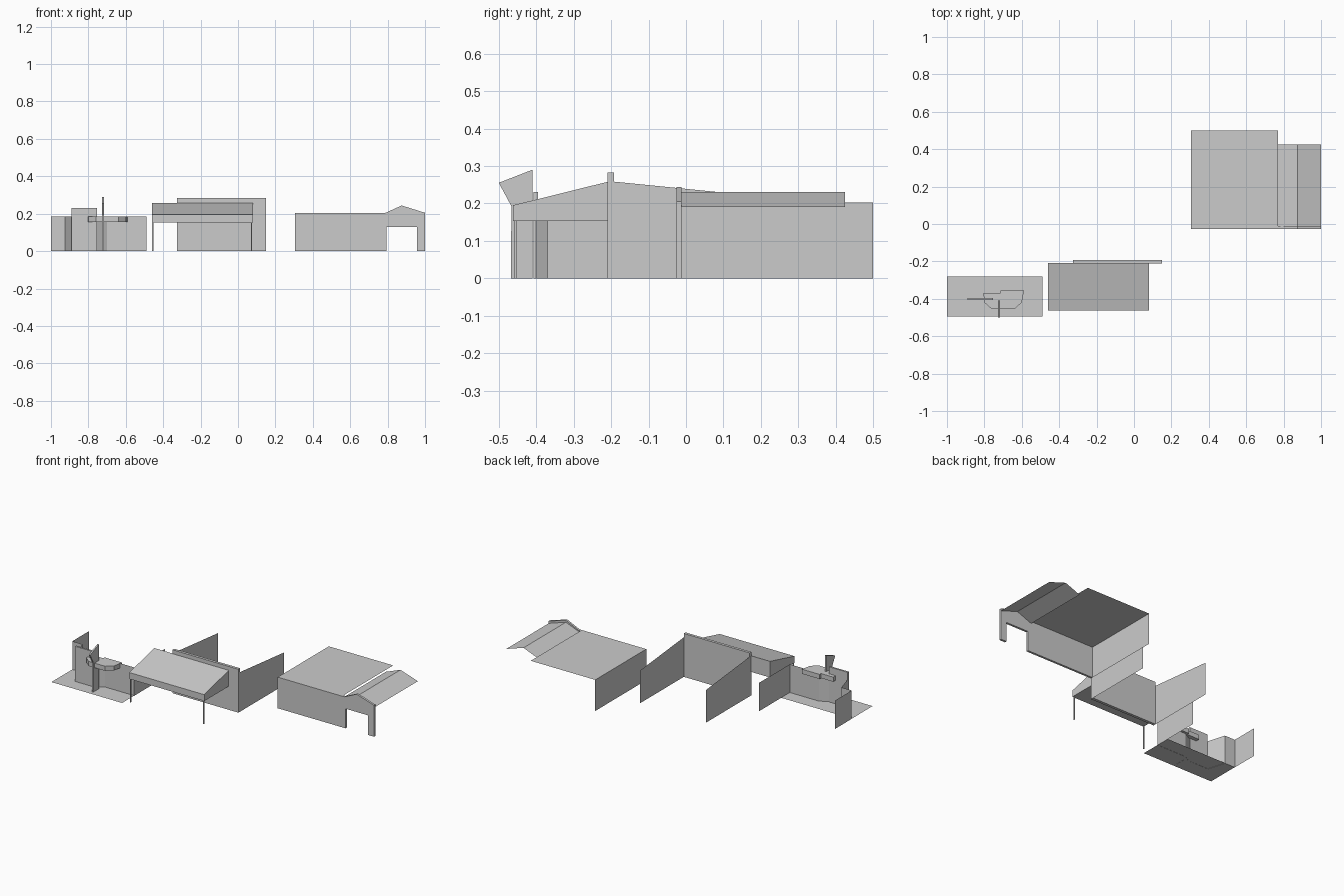
import bpy, bmesh
from mathutils import Vector

if "Cube" in bpy.data.objects:
    bpy.data.objects.remove(bpy.data.objects["Cube"])


def mesh(name, verts, faces):
    me = bpy.data.meshes.new(name)
    me.from_pydata(verts, [], faces)
    me.update()
    ob = bpy.data.objects.new(name, me)
    bpy.context.collection.objects.link(ob)
    return ob


def prism(name, pts, axis, a, b):
    """Extrude a 2D outline along an axis from a to b."""
    def place(p, d):
        return {'x': (d, p[0], p[1]), 'y': (p[0], d, p[1]), 'z': (p[0], p[1], d)}[axis]
    n = len(pts)
    verts = [place(p, a) for p in pts] + [place(p, b) for p in pts]
    faces = [tuple(range(n)), tuple(range(2 * n - 1, n - 1, -1))]
    faces += [(i, i + n, (i + 1) % n + n, (i + 1) % n) for i in range(n)]
    ob = mesh(name, verts, faces)
    bm = bmesh.new()
    bm.from_mesh(ob.data)
    bmesh.ops.recalc_face_normals(bm, faces=bm.faces)
    bm.to_mesh(ob.data)
    bm.free()
    return ob


def box(name, x0, x1, y0, y1, z0, z1):
    return prism(name, [(x0, y0), (x1, y0), (x1, y1), (x0, y1)], 'z', z0, z1)


def wall(name, path, z0, z1):
    """Thin upright sheet following a plan path."""
    n = len(path)
    return mesh(name, [(x, y, z0) for x, y in path] + [(x, y, z1) for x, y in path],
                [(i, i + 1, i + 1 + n, i + n) for i in range(n - 1)])


def strip(name, profile, y0, y1):
    """Thin roof sheet: x-z profile swept along y."""
    n = len(profile)
    return mesh(name, [(x, y0, z) for x, z in profile] + [(x, y1, z) for x, z in profile],
                [(i, i + 1, i + 1 + n, i + n) for i in range(n - 1)])


# Right building: front with gabled gateway, flat roof, side wall, gable roof
prism("right_front_wall",
      [(0.305, 0), (0.795, 0), (0.795, 0.128), (0.957, 0.128), (0.957, 0), (1.0, 0),
       (1.0, 0.205), (0.875, 0.244), (0.785, 0.203), (0.305, 0.203)], 'y', -0.026, -0.012)
strip("right_flat_roof", [(0.305, 0.203), (0.77, 0.203)], -0.02, 0.5)
wall("right_side_wall", [(0.305, -0.02), (0.305, 0.5)], 0, 0.203)
strip("gable_roof", [(0.77, 0.19), (0.875, 0.231), (1.0, 0.19)], -0.015, 0.425)

# Middle building: thick facade and two side walls with sloping tops
box("middle_facade", -0.325, 0.15, -0.21, -0.192, 0, 0.283)
for name, x in (("middle_left_wall", -0.325), ("middle_right_wall", 0.15)):
    mesh(name, [(x, -0.192, 0), (x, 0.26, 0), (x, 0.26, 0.213), (x, -0.192, 0.258)],
         [(0, 1, 2, 3)])

# Sloped porch canopy on two thin posts
prism("porch_canopy", [(-0.462, 0.153), (-0.208, 0.153), (-0.208, 0.258), (-0.462, 0.195)],
      'x', -0.46, 0.08)
for name, x in (("porch_post_left", -0.456), ("porch_post_right", 0.072)):
    box(name, x - 0.003, x + 0.003, -0.459, -0.453, 0, 0.153)

# Left shop: paving, facade returning into side walls, tall panel
mesh("paving", [(-1, -0.495, 0.001), (-0.49, -0.495, 0.001),
                (-0.49, -0.28, 0.001), (-1, -0.28, 0.001)], [(0, 1, 2, 3)])
wall("shop_walls", [(-1, -0.105), (-1, -0.28), (-0.925, -0.28), (-0.89, -0.40)], 0, 0.185)
wall("shop_front", [(-0.755, -0.40), (-0.70, -0.37), (-0.58, -0.37),
                    (-0.49, -0.37), (-0.49, -0.05)], 0, 0.185)
box("tall_panel", -0.89, -0.755, -0.407, -0.395, 0, 0.23)

# Faceted awning over the entrance
prism("bay_awning", [(-0.805, -0.37), (-0.80, -0.42), (-0.76, -0.455), (-0.64, -0.455),
                     (-0.60, -0.42), (-0.588, -0.355), (-0.715, -0.355), (-0.715, -0.37)],
      'z', 0.155, 0.185)

# Upright fin with flared blade
prism("sign_fin", [(-0.468, 0), (-0.41, 0), (-0.41, 0.29), (-0.5, 0.255), (-0.466, 0.192)],
      'x', -0.727, -0.717)
